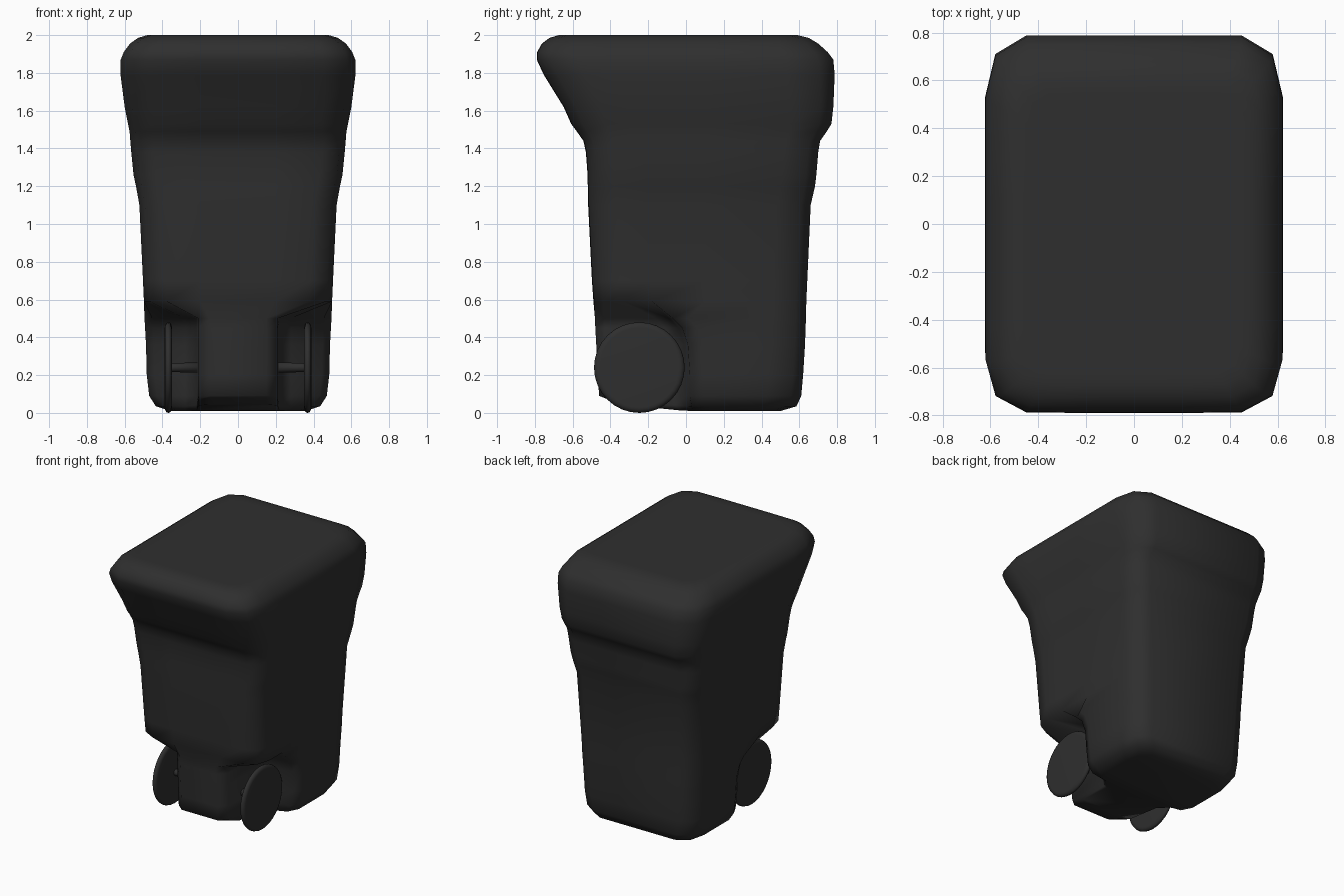
import bpy, bmesh, math

mat = bpy.data.materials.new("charcoal plastic")
mat.diffuse_color = (0.028, 0.028, 0.028, 1)


def finish(name, bm, smooth=True):
    bmesh.ops.recalc_face_normals(bm, faces=bm.faces)
    for f in bm.faces:
        f.smooth = smooth
    me = bpy.data.meshes.new(name)
    bm.to_mesh(me)
    bm.free()
    me.materials.append(mat)
    ob = bpy.data.objects.new(name, me)
    bpy.context.collection.objects.link(ob)
    return ob


# Right half of a section, front to back. notch = y of the wheel well's rear wall
def half_section(z, hx, yf, yb, c, notch=None):
    if notch is None:
        pts = [(0.2, yf - 0.003), (hx - c, yf), (hx - 0.25 * c, yf + 0.4 * c),
               (hx, yf + 1.3 * c), (hx, yf + 1.3 * c + 0.15), (hx, 0.1)]
    else:
        pts = [(0.15, yf), (0.21, yf + 0.05), (0.22, notch - 0.07),
               (0.28, notch), (hx - 0.04, notch + 0.02), (hx, notch + 0.1)]
    pts += [(hx, yb - 1.5 * c), (hx - 0.25 * c, yb - 0.45 * c), (hx - c, yb)]
    # underside rises towards the front
    return [(x, y, z + (max(0, -y) * 0.1 if z < 0.05 else 0)) for x, y in pts]


def loft(name, sections):
    bm = bmesh.new()
    rings = []
    for s in sections:
        h = half_section(*s)
        full = h + [(-x, y, z) for x, y, z in reversed(h)]
        rings.append([bm.verts.new(p) for p in full])
    n = len(rings[0])
    for a, b in zip(rings, rings[1:]):
        for i in range(n):
            j = (i + 1) % n
            bm.faces.new((a[i], a[j], b[j], b[i]))
    for r in (rings[0], rings[-1]):          # caps as left-right strips
        for i in range(n // 2 - 1):
            bm.faces.new((r[i], r[i + 1], r[n - 2 - i], r[n - 1 - i]))
    return finish(name, bm)


# Bin body with lid: z, half width, front y, back y, corner size, wheel well
loft("bin_body_and_lid", [
    (0.010, 0.36, -0.34, 0.50, 0.10, 0.04),
    (0.035, 0.435, -0.43, 0.585, 0.12, 0.01),
    (0.09, 0.47, -0.46, 0.61, 0.12, 0.0),
    (0.20, 0.483, -0.467, 0.62, 0.12, 0.0),
    (0.36, 0.487, -0.475, 0.63, 0.12, -0.01),
    (0.45, 0.492, -0.48, 0.633, 0.12, -0.04),
    (0.50, 0.495, -0.482, 0.635, 0.12, -0.09),
    (0.59, 0.498, -0.487, 0.637, 0.12),
    (0.70, 0.503, -0.495, 0.642, 0.12),
    (1.10, 0.522, -0.515, 0.66, 0.12),
    (1.20, 0.54, -0.517, 0.683, 0.12),
    (1.26, 0.553, -0.518, 0.69, 0.12),
    (1.38, 0.565, -0.527, 0.70, 0.12),
    (1.44, 0.570, -0.54, 0.71, 0.12),
    (1.49, 0.574, -0.575, 0.745, 0.13),
    (1.53, 0.582, -0.605, 0.77, 0.14),
    (1.62, 0.60, -0.645, 0.78, 0.15),
    (1.79, 0.622, -0.75, 0.787, 0.17),
    (1.87, 0.621, -0.787, 0.78, 0.17),
    (1.91, 0.605, -0.785, 0.75, 0.16),
    (1.955, 0.572, -0.76, 0.70, 0.14),
    (1.985, 0.53, -0.72, 0.65, 0.12),
    (2.0, 0.48, -0.67, 0.59, 0.10),
    (2.0, 0.44, -0.62, 0.54, 0.09),
])


# Discs and rods along x, from a (distance, radius) profile
def turned(name, profile, side, segs):
    bm = bmesh.new()
    rings = []
    for x, r in profile:
        rings.append([bm.verts.new((side * x,
                                    -0.247 + r * math.cos(2 * math.pi * i / segs),
                                    0.24 + r * math.sin(2 * math.pi * i / segs)))
                      for i in range(segs)])
    for a, b in zip(rings, rings[1:]):
        for i in range(segs):
            j = (i + 1) % segs
            bm.faces.new((a[i], a[j], b[j], b[i]))
    bm.faces.new(rings[0])
    bm.faces.new(rings[-1])
    return finish(name, bm)


# Wheels and axles
for side, label in ((1, "right"), (-1, "left")):
    turned(label + "_wheel", [(0.35, 0.21), (0.351, 0.222), (0.358, 0.236), (0.368, 0.24),
                              (0.379, 0.236), (0.387, 0.222), (0.388, 0.21)], side, 32)
    turned(label + "_axle", [(0.18, 0.028), (0.34, 0.024), (0.36, 0.024)], side, 12)
